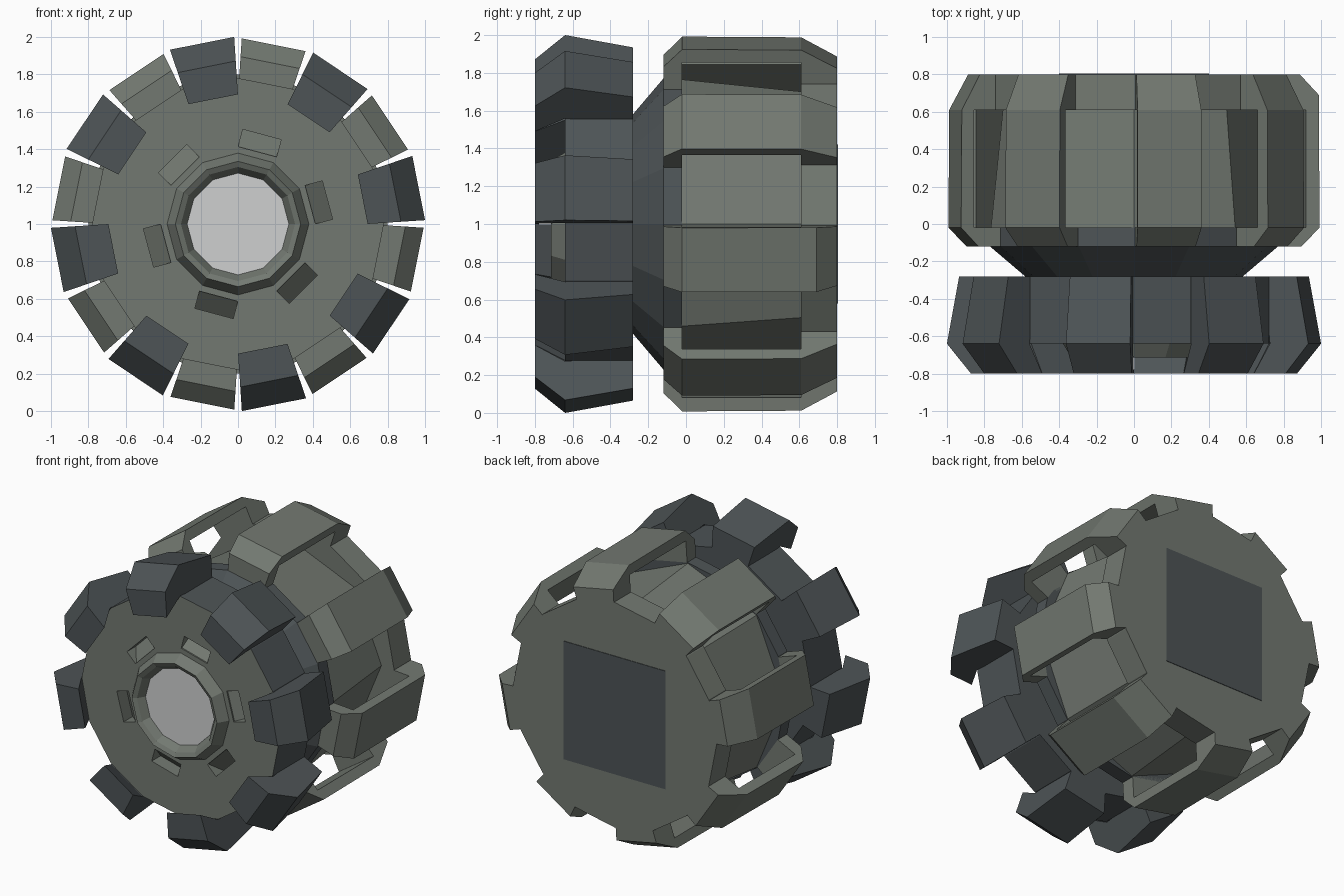
import bpy, bmesh, math
from mathutils import Vector

if "Cube" in bpy.data.objects:
    bpy.data.objects.remove(bpy.data.objects["Cube"])


def material(name, rgb):
    m = bpy.data.materials.new(name)
    m.diffuse_color = (*rgb, 1)
    m.use_nodes = True
    m.node_tree.nodes["Principled BSDF"].inputs["Base Color"].default_value = m.diffuse_color
    return m


GREY = material("olive_grey", (0.17, 0.19, 0.165))
SLATE = material("dark_slate", (0.075, 0.088, 0.093))
WHITE = material("pale_lens", (0.62, 0.63, 0.63))


def finish(bm, name, mats):
    bmesh.ops.recalc_face_normals(bm, faces=bm.faces)
    me = bpy.data.meshes.new(name)
    bm.to_mesh(me)
    bm.free()
    ob = bpy.data.objects.new(name, me)
    bpy.context.collection.objects.link(ob)
    for m in mats:
        me.materials.append(m)
    return ob


def polar(y, r, t, deg):
    """Point at radius r and sideways offset t, around the axis x=0, z=1."""
    a = math.radians(deg)
    return Vector((r * math.cos(a) - t * math.sin(a), y,
                   1 + r * math.sin(a) + t * math.cos(a)))


def lathe(name, profile, n, mats, closed=False):
    """Faceted turned part along y from (y, r) points."""
    bm = bmesh.new()
    rings = [[bm.verts.new(polar(y, r, 0, 360 * i / n)) for i in range(n)]
             for y, r in profile]
    pairs = list(zip(rings, rings[1:]))
    if closed:
        pairs.append((rings[-1], rings[0]))
    else:
        bm.faces.new(rings[0])
        bm.faces.new(rings[-1])
    for a, b in pairs:
        for i in range(n):
            j = (i + 1) % n
            bm.faces.new((a[i], a[j], b[j], b[i]))
    return finish(bm, name, mats)


def lug(bm, profile, deg, half):
    """Radial lug: (y, r) outline extruded sideways by half(r)."""
    sides = [[bm.verts.new(polar(y, r, s * half(r), deg)) for y, r in profile]
             for s in (-1, 1)]
    for s in sides:
        bm.faces.new(s)
    n = len(profile)
    for i in range(n):
        j = (i + 1) % n
        bm.faces.new((sides[0][i], sides[0][j], sides[1][j], sides[1][i]))


def flare(r):
    return 0.045 + 0.132 * r


# Front disc with six sloping slots cut into its face
disc = lathe("front_disc", [(-0.64, 0.78), (-0.28, 0.78)], 16, [GREY, SLATE])
for p in disc.data.polygons:
    p.material_index = 0 if p.normal.y < -0.9 else 1
bm = bmesh.new()
for k in range(6):
    lug(bm, [(-0.68, 0.40), (-0.68, 0.495), (-0.54, 0.495), (-0.63, 0.40)],
        15 + 60 * k, lambda r: 0.106)
cutter = finish(bm, "slot_cutter", [GREY])
cutter.hide_render = True
mod = disc.modifiers.new("slots", 'BOOLEAN')
mod.operation, mod.solver, mod.object = 'DIFFERENCE', 'EXACT', cutter
bpy.context.view_layer.objects.active = disc
bpy.ops.object.modifier_apply(modifier="slots")
bpy.data.objects.remove(cutter)

# Raised bezel and the lens inside it
lathe("lens_bezel", [(-0.63, 0.385), (-0.715, 0.335), (-0.70, 0.305),
                     (-0.63, 0.262)], 12, [GREY], closed=True)
lathe("lens", [(-0.65, 0.272), (-0.62, 0.272)], 12, [WHITE])

# Eight dark blocks around the front disc
bm = bmesh.new()
for k in range(8):
    lug(bm, [(-0.8, 0.68), (-0.8, 0.857), (-0.64, 0.985), (-0.28, 0.92),
             (-0.28, 0.74), (-0.64, 0.77)], 11.25 + 45 * k, flare)
finish(bm, "front_blocks", [SLATE])

# Flared neck joining the two halves
lathe("neck", [(-0.29, 0.57), (-0.12, 0.77), (-0.02, 0.77)], 16, [SLATE])

# Tapered eight-sided core and the rear cap
lathe("core", [(-0.021, 0.765), (0.62, 0.70)], 8, [GREY])
lathe("rear_cap", [(0.61, 0.80), (0.80, 0.80)], 16, [GREY])

# Eight hollow arched ribs standing clear of the core
bm = bmesh.new()
for k in range(8):
    bend = 0.69 if k == 7 else 0.61
    lug(bm, [(-0.12, 0.70), (-0.12, 0.88), (-0.02, 0.977), (bend, 0.973),
             (0.80, 0.872), (0.80, 0.66), (0.61, 0.66), (0.61, 0.905),
             (-0.02, 0.905), (-0.02, 0.70)], 33.75 + 45 * k, flare)
finish(bm, "rear_ribs", [GREY])

# Thin dark plate on the back
bm = bmesh.new()
bmesh.ops.create_cube(bm, size=1)
for v in bm.verts:
    v.co = Vector((v.co.x * 0.80, 0.8 + v.co.y * 0.008, 1 + v.co.z * 0.84))
finish(bm, "back_plate", [SLATE])
